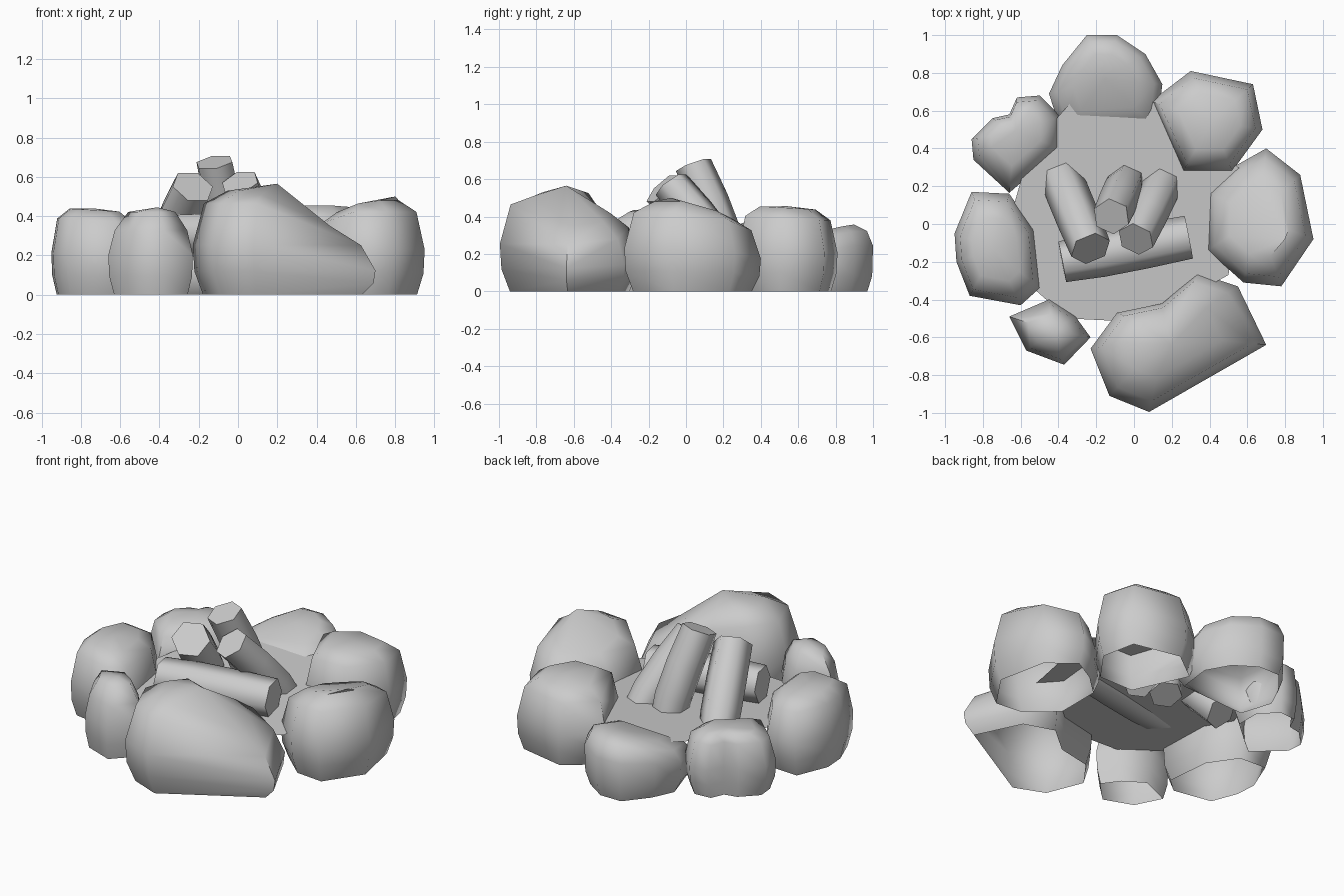
import bpy, bmesh, math
from mathutils import Vector

if "Cube" in bpy.data.objects:
    bpy.data.objects.remove(bpy.data.objects["Cube"])


def finish(bm, name, angle):
    bmesh.ops.recalc_face_normals(bm, faces=bm.faces)
    me = bpy.data.meshes.new(name)
    bm.to_mesh(me)
    bm.free()
    ob = bpy.data.objects.new(name, me)
    bpy.context.collection.objects.link(ob)
    bpy.ops.object.select_all(action='DESELECT')
    ob.select_set(True)
    bpy.context.view_layer.objects.active = ob
    bpy.ops.object.shade_smooth_by_angle(angle=math.radians(angle))
    return ob


def stone(name, outline, h, sx=0.0, sy=0.0, mid=0.47, shoulder=0.86, cap=1.0, peak=None):
    """Chunky boulder, open underneath: outline lofted through rings to a peak, top tilted by sx, sy."""
    cx = sum(p[0] for p in outline) / len(outline)
    cy = sum(p[1] for p in outline) / len(outline)
    bm = bmesh.new()
    rings = []
    for scale, level in ((0.87, 0), (0.98, 0.22), (1.0, mid), (0.86, shoulder), (0.56, 0.98)):
        ring = []
        for x, y in outline:
            dx, dy = (x - cx) * scale, (y - cy) * scale
            z = level * min(cap, h + sx * dx + sy * dy)
            ring.append(bm.verts.new((cx + dx, cy + dy, z)))
        rings.append(ring)
    n = len(outline)
    for a, b in zip(rings, rings[1:]):
        for i in range(n):
            j = (i + 1) % n
            bm.faces.new((a[i], a[j], b[j], b[i]))
    top = bm.verts.new(peak or (cx, cy, h))
    for i in range(n):
        bm.faces.new((rings[-1][i], rings[-1][(i + 1) % n], top))
    ob = finish(bm, name, 75)
    # an open shell needs its outward side checked against the top
    if ob.data.polygons[-1].normal.z < 0:
        ob.data.flip_normals()


def log(name, a, b, r, bulge=0.0):
    """Hexagonal log between two end centres, thicker and bowed upward in the middle."""
    a, b = Vector(a), Vector(b)
    d = (b - a).normalized()
    side = d.cross(Vector((0, 0, 1))).normalized()
    up = side.cross(d)
    bm = bmesh.new()
    rings = []
    for t, k, lift in ((0, .95, 0), (.3, 1.05, 1), (.65, 1.05, .8), (1, 1, 0)):
        c = a.lerp(b, t) + up * bulge * lift
        rings.append([bm.verts.new(c + r * k * (side * math.cos(i * math.pi / 3)
                                               + up * math.sin(i * math.pi / 3)))
                      for i in range(6)])
    for p, q in zip(rings, rings[1:]):
        for i in range(6):
            j = (i + 1) % 6
            bm.faces.new((p[i], p[j], q[j], q[i]))
    bm.faces.new(rings[0])
    bm.faces.new(rings[-1])
    finish(bm, name, 65)


# Ring of stones
stone("stone_front", [(-.23, -.66), (-.13, -.91), (.08, -.995), (.70, -.64), (.55, -.33),
                      (.34, -.26), (.15, -.42), (-.09, -.47)], .48, sx=-.42, sy=-.08,
      cap=.54, peak=(.2, -.64, .565))
stone("stone_right", [(.39, .17), (.54, .31), (.70, .40), (.88, .26), (.95, -.08),
                      (.78, -.33), (.58, -.31), (.39, -.14)], .44, sx=.22, sy=-.22,
      cap=.49, peak=(.8, -.08, .5))
stone("stone_back_right", [(.09, .65), (.30, .81), (.63, .74), (.68, .50), (.52, .28),
                           (.26, .28)], .455, sy=-.06)
stone("stone_back", [(-.45, .69), (-.38, .84), (-.25, 1.0), (-.09, 1.0), (.06, .90), (.15, .74),
                     (.12, .50), (-.38, .47)], .33, sx=.06, sy=.25, mid=.65, cap=.375)
stone("stone_back_left", [(-.86, .45), (-.75, .56), (-.66, .58), (-.62, .67), (-.50, .68),
                          (-.39, .57), (-.39, .40), (-.66, .165), (-.85, .34)], .375)
stone("stone_left", [(-.95, -.05), (-.86, .17), (-.66, .16), (-.53, -.03), (-.50, -.34),
                     (-.60, -.43), (-.87, -.38), (-.94, -.20)], .44, sx=-.06)
stone("stone_front_left", [(-.66, -.49), (-.45, -.40), (-.31, -.49), (-.23, -.60),
                           (-.37, -.745), (-.57, -.67)], .43, shoulder=.76,
      peak=(-.41, -.58, .445))

# Nearly level ash bed filling the ring
bm = bmesh.new()
bed = [(-.35, -.5), (.05, -.52), (.5, -.27), (.58, .28), (.35, .45), (.08, .66),
       (-.32, .66), (-.55, .4), (-.65, .05), (-.58, -.3)]
bm.faces.new([bm.verts.new((x, y, .225 + .06 * y)) for x, y in bed])
ob = finish(bm, "ash_bed", 30)
if ob.data.polygons[0].normal.z < 0:
    ob.data.flip_normals()

# Stacked firewood
log("log_left", (-.40, .28, .13), (-.23, -.13, .55), .11, .02)
log("log_tall", (-.03, .24, .12), (-.12, .04, .675), .10, .02)
log("log_right", (.17, .25, .12), (.01, -.08, .57), .10, .02)
log("log_front", (-.38, -.20, .31), (.29, -.07, .30), .115)
